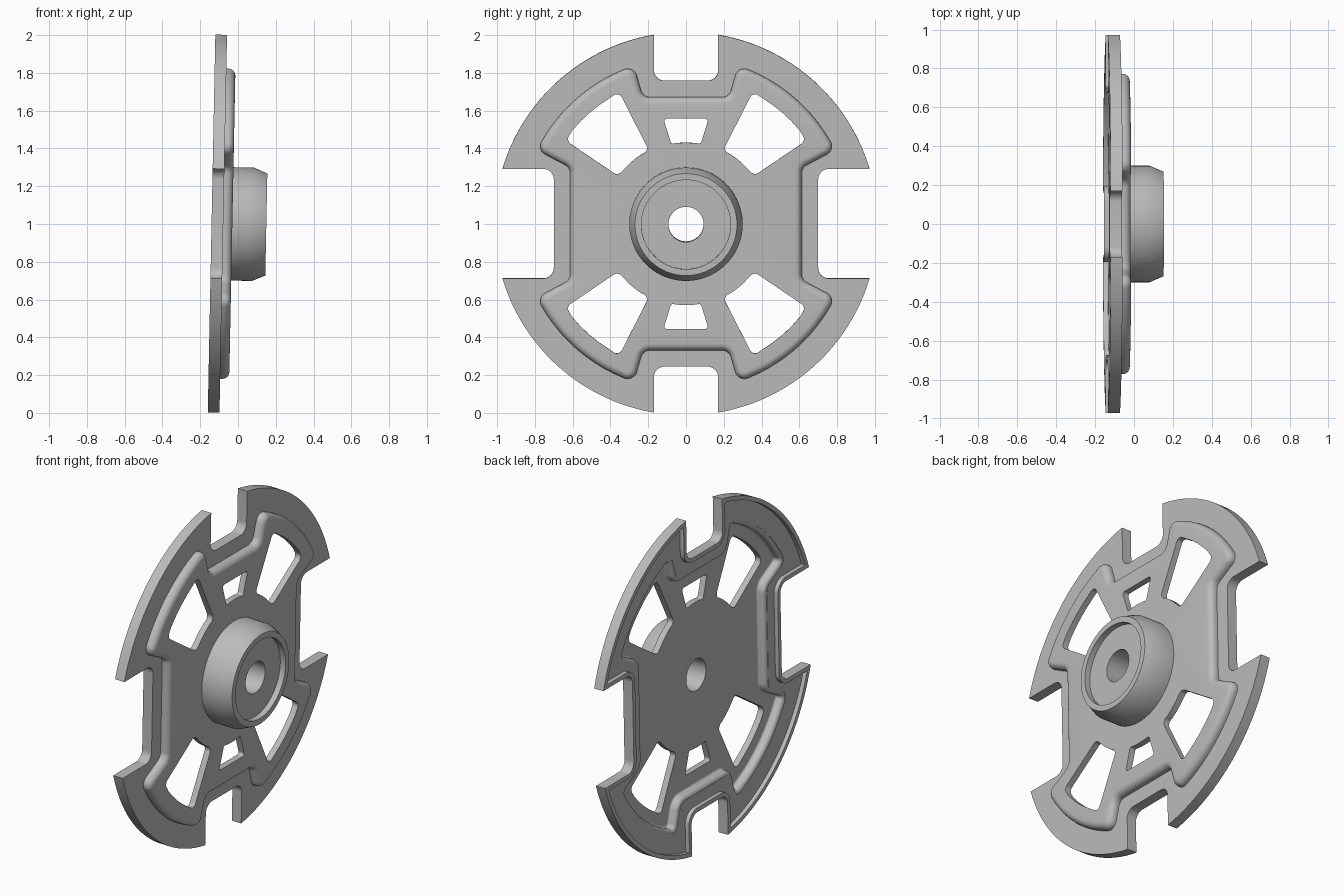
import bpy, bmesh, math
from mathutils import Vector

cube = bpy.data.objects.get("Cube")
if cube:
    bpy.data.objects.remove(cube, do_unlink=True)

grey = bpy.data.materials.new("plain grey")
grey.use_nodes = True
grey.diffuse_color = (0.5, 0.5, 0.5, 1)
grey.node_tree.nodes["Principled BSDF"].inputs["Base Color"].default_value = (0.5, 0.5, 0.5, 1)

# Depths along the axle
BACK, FLANGE_IN, FLANGE, PAN_IN, PAN = -0.14, -0.115, -0.078, -0.067, -0.03


def arc(a, b, n):
    """Points between a and b on a circle about the axle, ends excluded."""
    r = (math.hypot(*a[:2]) + math.hypot(*b[:2])) / 2
    t0, t1 = math.atan2(a[1], a[0]), math.atan2(b[1], b[0])
    angles = [t0 + (t1 - t0) * i / n for i in range(1, n)]
    return [(r * math.cos(t), r * math.sin(t), 0) for t in angles]


def mirror_quadrant(q):
    """Close a top-to-right quarter outline into a clockwise loop."""
    def flip(sy, sz):
        return [(y * sy, z * sz, r) for y, z, r in q]
    return q + flip(1, -1)[::-1] + flip(-1, -1) + flip(-1, 1)[::-1]


def outline(corners, d=0.0, steps=8):
    """Inset a clockwise loop of (y, z, radius) by d and round its corners."""
    n = len(corners)
    p = [Vector(c[:2]) for c in corners]
    moved, radii = [], []
    for i in range(n):
        e1 = (p[i] - p[i - 1]).normalized()
        e2 = (p[(i + 1) % n] - p[i]).normalized()
        n1, n2 = Vector((e1.y, -e1.x)), Vector((e2.y, -e2.x))
        moved.append(p[i] + (n1 + n2) * (d / (1 + n1.dot(n2))))
        convex = e1.x * e2.y - e1.y * e2.x < 0
        r = corners[i][2]
        radii.append(max(r - d if convex else r + d, 0.004) if r else 0)
    out = []
    for i in range(n):
        c, r = moved[i], radii[i]
        if not r:
            out.append(c)
            continue
        u = (moved[i - 1] - c).normalized()
        v = (moved[(i + 1) % n] - c).normalized()
        half = u.angle(v) / 2
        t = r / math.tan(half)
        centre = c + (u + v).normalized() * (r / math.sin(half))
        a, b = c + u * t - centre, c + v * t - centre
        out += [centre + a.lerp(b, k / steps).normalized() * r for k in range(steps + 1)]
    return out


def circle(r, n=96):
    return [Vector((r * math.cos(2 * math.pi * i / n), r * math.sin(2 * math.pi * i / n)))
            for i in range(n)]


def loft(name, rings):
    """Solid through matching (loop, depth) rings with capped ends."""
    bm = bmesh.new()
    loops = [[bm.verts.new((x, p.x, p.y)) for p in pts] for pts, x in rings]
    for a, b in zip(loops, loops[1:]):
        for i in range(len(a)):
            bm.faces.new((a[i - 1], a[i], b[i], b[i - 1]))
    bm.faces.new(loops[0])
    bm.faces.new(loops[-1])
    bmesh.ops.recalc_face_normals(bm, faces=bm.faces)
    mesh = bpy.data.meshes.new(name)
    bm.to_mesh(mesh)
    bm.free()
    mesh.materials.append(grey)
    ob = bpy.data.objects.new(name, mesh)
    bpy.context.collection.objects.link(ob)
    return ob


def prism(name, pts, x0, x1):
    return loft(name, [(pts, x0), (pts, x1)])


def combine(body, other, operation):
    mod = body.modifiers.new(other.name, 'BOOLEAN')
    mod.object, mod.operation, mod.solver = other, operation, 'EXACT'
    bpy.context.view_layer.objects.active = body
    bpy.ops.object.modifier_apply(modifier=mod.name)
    bpy.data.objects.remove(other, do_unlink=True)


# Flange: disc with four rounded notches
rim_a, rim_b = (0.17, 1.0, 0), (0.972, 0.29, 0)
flange_loop = mirror_quadrant(
    [(0.17, 0.757, 0.055), rim_a] + arc(rim_a, rim_b, 24) + [rim_b, (0.70, 0.29, 0.055)])
wheel = prism("slotted_wheel", outline(flange_loop), BACK, FLANGE)

# Thin lip left round the back of the flange
combine(wheel, prism("lip_cutter", outline(flange_loop, 0.025), -0.25, FLANGE_IN), 'DIFFERENCE')

# Raised pan with four lobes and a rounded edge
tip_a, tip_b = (0.275, 0.836, 0.05), (0.79, 0.39, 0.05)
pan_loop = mirror_quadrant(
    [(0.228, 0.67, 0.05), tip_a] + arc(tip_a, tip_b, 12) + [tip_b, (0.613, 0.297, 0.05)])
fillet = 0.036
rings = [(outline(pan_loop), -0.1)]
for k in range(7):
    t = math.pi / 2 * k / 6
    rings.append((outline(pan_loop, fillet * (1 - math.cos(t))),
                  PAN - fillet * (1 - math.sin(t))))
combine(wheel, loft("pan", rings), 'UNION')

# Hollow behind the pan, flared where it meets the flange
rings = [(outline(pan_loop, 0.006), -0.25)]
for k in range(5):
    t = math.pi / 2 * k / 4
    rings.append((outline(pan_loop, 0.006 + 0.024 * math.sin(t)),
                  FLANGE_IN + 0.002 + 0.024 * (1 - math.cos(t))))
for k in range(5):
    t = math.pi / 2 * k / 4
    rings.append((outline(pan_loop, 0.03 + 0.012 * (1 - math.cos(t))),
                  PAN_IN - 0.012 * (1 - math.sin(t))))
combine(wheel, loft("pan_hollow", rings), 'DIFFERENCE')

# Hub with chamfered end and shallow recess
hub_profile = [(0.3, -0.05), (0.3, 0.08), (0.27, 0.15), (0.236, 0.15), (0.236, 0.115)]
combine(wheel, loft("hub", [(circle(r), x) for r, x in hub_profile]), 'UNION')
combine(wheel, prism("bore", circle(0.093, 64), -0.3, 0.3), 'DIFFERENCE')

# Four large windows
a, b = (0.355, 0.70, 0.03), (0.635, 0.44, 0.03)
c, d = (0.362, 0.255, 0.03), (0.195, 0.385, 0.03)
window = [a] + arc(a, b, 6) + [b, c] + arc(c, d, 5) + [d]
for sy in (1, -1):
    for sz in (1, -1):
        loop = [(y * sy, z * sz, r) for y, z, r in window]
        combine(wheel, prism("window", outline(loop), -0.3, 0.3), 'DIFFERENCE')

# Small slots above and below the hub
low_r, low_l = (0.078, 0.423, 0.014), (-0.078, 0.423, 0.014)
slot = [(-0.12, 0.557, 0.014), (0.12, 0.557, 0.014), low_r] + arc(low_r, low_l, 6) + [low_l]
for sz in (1, -1):
    loop = [(y, z * sz, r) for y, z, r in slot]
    combine(wheel, prism("slot", outline(loop), -0.3, 0.3), 'DIFFERENCE')

# Slight lean, then shading
wheel.location = (0, 0, 1)
wheel.rotation_euler = (0, 0.02, 0)
for ob in bpy.context.selected_objects:
    ob.select_set(False)
wheel.select_set(True)
bpy.context.view_layer.objects.active = wheel
bpy.ops.object.shade_smooth_by_angle(angle=math.radians(30))
